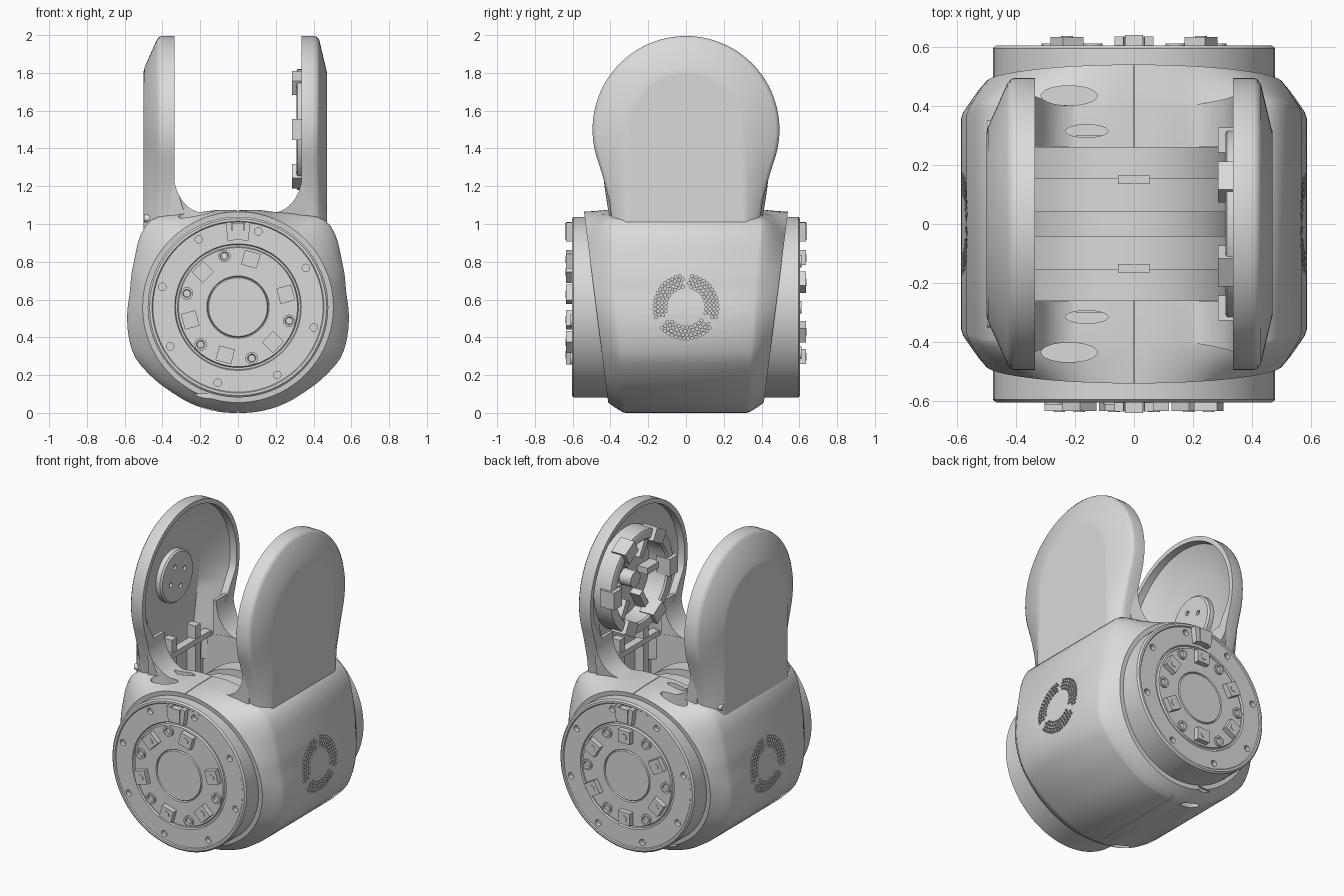
import bpy, bmesh, math
from math import sin, cos, pi, radians
from mathutils import Matrix, Vector

cube = bpy.data.objects.get("Cube")
if cube:
    bpy.data.objects.remove(cube)


def material(name, value):
    m = bpy.data.materials.new(name)
    m.use_nodes = True
    colour = (value, value, value, 1)
    m.diffuse_color = colour
    m.node_tree.nodes["Principled BSDF"].inputs["Base Color"].default_value = colour
    return m


GREY = material("housing grey", 0.7)
WHITE = material("screw white", 0.9)
MID = 0.56      # height of the barrel axis
HUB = 1.5       # height of the ear axis


def loft(bm, rings):
    """Skin a list of equal rings and cap both ends."""
    rows = [[bm.verts.new(p) for p in r] for r in rings]
    n = len(rows[0])
    for a, b in zip(rows, rows[1:]):
        for i in range(n):
            j = (i + 1) % n
            bm.faces.new((a[i], a[j], b[j], b[i]))
    bm.faces.new(rows[0])
    bm.faces.new(rows[-1])


def lathe(bm, axis, side, profile, centre, n=64, squash=1):
    """Turn (radius, height) pairs about an axis."""
    rings = []
    for r, h in profile:
        r = max(r, 0.0005)
        ring = []
        for i in range(n):
            u, v = r * cos(2 * pi * i / n), r * sin(2 * pi * i / n) * squash
            p = {"x": (side * h, u, v), "y": (u, side * h, v), "z": (u, v, h)}[axis]
            ring.append(Vector(p) + Vector(centre))
        rings.append(ring)
    loft(bm, rings)


def peg(bm, axis, side, r, lo, hi, centre, n=16, squash=1):
    lathe(bm, axis, side, [(r, lo), (r, hi)], centre, n, squash)


def box(bm, centre, size, turn=None):
    m = Matrix.Translation(centre) @ (turn or Matrix()) @ Matrix.Diagonal((*size, 1))
    bmesh.ops.create_cube(bm, size=1, matrix=m)


def finish(name, bm, mat=GREY):
    bmesh.ops.recalc_face_normals(bm, faces=bm.faces)
    me = bpy.data.meshes.new(name)
    bm.to_mesh(me)
    bm.free()
    me.materials.append(mat)
    ob = bpy.data.objects.new(name, me)
    bpy.context.collection.objects.link(ob)
    return ob


def cut(ob, bm):
    """Subtract the solids in bm from an object."""
    tool = finish("cutter", bm)
    tool.hide_render = True
    mod = ob.modifiers.new("cut", "BOOLEAN")
    mod.operation, mod.solver, mod.object = "DIFFERENCE", "EXACT", tool
    bpy.context.view_layer.update()
    dg = bpy.context.evaluated_depsgraph_get()
    me = bpy.data.meshes.new_from_object(ob.evaluated_get(dg))
    ob.modifiers.clear()
    ob.data = me
    bpy.data.objects.remove(tool)


# Barrel shell: round ends swelling to a wider middle outline
outline = [(0, 1.07), (.2, 1.06), (.36, 1.045), (.46, 1.03), (.515, .95), (.545, .82),
           (.57, .64), (.57, .36), (.545, .29), (.48, .215), (.35, .11), (.2, .03), (0, 0)]
polar = [(math.atan2(x, z - MID), math.hypot(x, z - MID)) for x, z in outline]


def mid_radius(a):
    a = abs((a + pi) % (2 * pi) - pi)
    for (a0, r0), (a1, r1) in zip(polar, polar[1:]):
        if a <= a1 + 1e-6:
            return r0 + (r1 - r0) * (a - a0) / (a1 - a0)
    return polar[-1][1]


def shell_ring(side, t, swell):
    ring = []
    for i in range(96):
        a = 2 * pi * i / 96
        wide = sum(mid_radius(a + d) for d in (-.05, 0, .05)) / 3
        r = .505 + (wide - .505) * swell
        z = MID + r * cos(a)
        band, end = .32 + .07 * z, .405 + .127 * z
        ring.append((r * sin(a), side * (band + (end - band) * t), z))
    return ring


stations = [(1, 0), (.75, .33), (.5, .6), (.2, .9), (0, 1)]
bm = bmesh.new()
loft(bm, [shell_ring(-1, *s) for s in stations] + [shell_ring(1, *s) for s in stations[::-1]])
shell = finish("barrel_shell", bm)

# Opening between the ears
bm = bmesh.new()
box(bm, (0, 0, .95), (.86, .52, .5))
cut(shell, bm)


# Oval slots above and below on one half
def slots():
    b = bmesh.new()
    for s in (-1, 1):
        for x, y, r, q in ((-.22, .435, .095, .35), (-.16, .315, .072, .3)):
            peg(b, "z", 1, r, .99, 1.3, (x, s * y, 0), 32, q)
            peg(b, "z", 1, r, -.1, .1, (x, s * y, 0), 32, q)
    return b


cut(shell, slots())

# Side vents: perforated ring in three segments
bm = bmesh.new()
for side in (-1, 1):
    for r in (.108, .128, .148, .167):
        n = int(2 * pi * r / .0215)
        for i in range(n):
            a = 2 * pi * (i + .5) / n
            gap = abs((a - pi / 2 + pi / 3) % (2 * pi / 3) - pi / 3)
            if gap * r > .016:
                peg(bm, "x", side, .0082, .545, .6, (0, r * cos(a), MID + r * sin(a)), 8)
cut(shell, bm)

# Centre seam
bm = bmesh.new()
box(bm, (0, 0, 1.1), (.004, 1.2, .08))
box(bm, (0, 0, -.02), (.004, .9, .06))
cut(shell, bm)

# End flanges with screw holes, clips, studs and a key tab
for side, name, shift in ((-1, "front", 15), (1, "back", 30)):
    c = (0, 0, MID)
    bm = bmesh.new()
    lathe(bm, "y", side, [(0, .3), (.478, .3), (.478, .595), (.468, .604), (.455, .604),
                          (.45, .598), (.335, .598), (.33, .588), (.32, .588), (.315, .6),
                          (.165, .6), (.16, .592), (.155, .6), (0, .6)], c, 96)
    flange = finish(name + "_flange", bm)

    def spot(r, deg, y=0):
        return Vector((r * cos(radians(deg)), side * y, MID + r * sin(radians(deg))))

    bm = bmesh.new()
    for k in range(8):
        peg(bm, "y", side, .02, .57, .63, spot(.415, 30 + 45 * k))
    cut(flange, bm)

    bm = bmesh.new()
    for k in range(6):
        deg = shift + 60 * k
        box(bm, spot(.262, deg, .612), (.08, .044, .085), Matrix.Rotation(-radians(deg), 4, "Y"))
        peg(bm, "y", side, .02, .6, .637, spot(.262, deg))
        if k != 0 or side > 0:
            lathe(bm, "y", side, [(.033, .59), (.033, .612), (.022, .612), (.018, .602), (0, .602)],
                  spot(.28, deg + 30), 20)
    box(bm, (0, side * .615, .96), (.06, .05, .09))
    for s in (-1, 1):
        box(bm, (s * .045, side * .612, .96), (.03, .045, .1), Matrix.Rotation(s * .12, 4, "Y"))
    finish(name + "_clips", bm)

# Drive units seen through the opening
bm = bmesh.new()
half = [(.37, .04), (.43, .04), (.43, .155), (.395, .155), (.395, .27), (0, .27)]
lathe(bm, "y", 1, [(r, -h) for r, h in half[::-1]] + half, (0, 0, MID), 80)
for s in (-1, 1):
    box(bm, (0, s * .15, .975), (.11, .03, .04))
finish("drive_units", bm)

# Ears: keyhole outlines
arc = [radians(90 - 110 * i / 30) for i in range(31)]
half = [(.495 * cos(a), HUB + .495 * sin(a)) for a in arc]
half += [(.44, 1.25), (.405, 1.12), (.39, 1.0), (.385, .88)]


def ear_ring(x, s, k, drop=0):
    pts = []
    for y, z in half:
        t = min(max((1.4 - z) / .35, 0), 1)
        low = drop if z < .9 else 0
        pts.append((y * (s + (k - s) * t), HUB + (z - HUB) * (s + (1 - s) * t) - low))
    pts += [(-y, z) for y, z in pts[:0:-1]]
    return [(x, y, z) for y, z in pts]


for side, name, out in ((-1, "right", .5), (1, "left", .47)):
    bm = bmesh.new()
    loft(bm, [ear_ring(side * x, s, k) for x, s, k in (
        (.335, 1, 1), (.405, 1, 1), (.418, .99, .99), (.43, .96, .97),
        (out - .006, .67, .84), (out, .617, .8), (out, .59, .77))])
    ear = finish(name + "_ear", bm)
    bm = bmesh.new()
    loft(bm, [ear_ring(side * x, s, k, .1) for x, s, k in (
        (.3, .945, .7), (.38, .935, .7), (out - .03, .6, .55))])
    cut(ear, bm)

    # Curved webs joining the ear to the barrel
    bm = bmesh.new()
    for s in (-1, 1):
        rings = [[], []]
        for i in range(17):
            a = pi / 2 * i / 16
            x, z = .18 + .16 * sin(a), 1.27 - .21 * cos(a)
            rings[0].append((side * x, s * .262, z))
            rings[1].append((side * x, s * (.4 + .04 * i / 16), z))
        for ring, y in zip(rings, (.262, .4)):
            ring += [(side * .36, s * y, 1.27), (side * .36, s * y, 1.0), (side * .18, s * y, 1.0)]
        loft(bm, rings)
    web = finish(name + "_webs", bm)
    if side < 0:
        cut(web, slots())

    # Brackets at the root of the ear
    bm = bmesh.new()
    for s in (-1, 1):
        box(bm, (side * .4, s * .12, 1.0), (.06, .05, .32))
    box(bm, (side * .39, 0, 1.06), (.05, .5, .035))
    finish(name + "_bracket", bm)

# Plain bearing disc inside the right ear
bm = bmesh.new()
lathe(bm, "x", -1, [(0, .48), (.165, .48), (.165, .44), (.155, .43), (0, .43)], (0, 0, HUB))
disc = finish("bearing_disc", bm)
bm = bmesh.new()
for k in range(4):
    a = pi / 2 * k + .4
    peg(bm, "x", -1, .015, .4, .445, (0, .075 * cos(a), HUB + .075 * sin(a)))
cut(disc, bm)

# Mounting ring with clips inside the left ear
bm = bmesh.new()
lathe(bm, "x", 1, [(.32, .45), (.32, .315), (.31, .31), (.265, .31), (.255, .32), (.255, .45)],
      (0, 0, HUB))
for k in range(6):
    a = pi / 3 * k
    turn = Matrix.Rotation(a, 4, "X")
    box(bm, (.335, .285 * cos(a), HUB + .285 * sin(a)), (.1, .085, .11), turn)
    box(bm, (.4, .2 * cos(a), HUB + .2 * sin(a)), (.07, .14, .04), turn)
peg(bm, "x", 1, .05, .36, .45, (0, 0, HUB), 24)
finish("mounting_ring", bm)

# Pale screws at the root of the right ear
bm = bmesh.new()
for s in (-1, 1):
    for y, z in ((.29, 1.1), (.33, 1.03)):
        peg(bm, "x", -1, .02, .42, .498, (0, s * y, z))
finish("ear_screws", bm, WHITE)

# Smooth shading with crisp edges
bpy.ops.object.select_all(action="DESELECT")
for ob in bpy.context.scene.objects:
    if ob.type == "MESH":
        ob.select_set(True)
        bpy.context.view_layer.objects.active = ob
bpy.ops.object.shade_smooth_by_angle(angle=radians(32))
